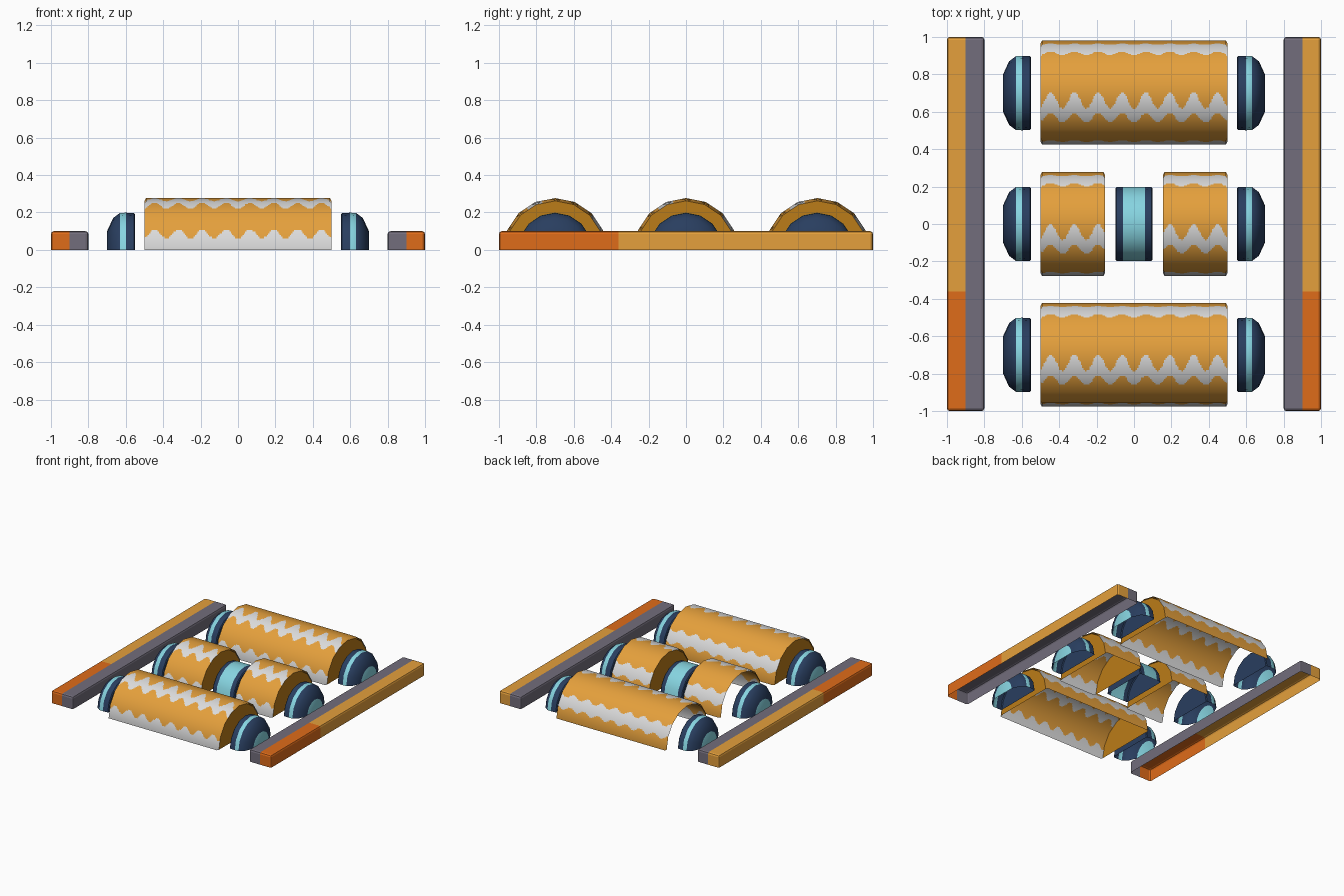
import bpy, bmesh, math
from mathutils import Vector

if "Cube" in bpy.data.objects:
    bpy.data.objects.remove(bpy.data.objects["Cube"])


def material(name, rgb):
    m = bpy.data.materials.new(name)
    m.diffuse_color = (*rgb, 1)
    m.use_nodes = True
    m.node_tree.nodes["Principled BSDF"].inputs["Base Color"].default_value = m.diffuse_color
    return m


GOLD = material("gold", (0.78, 0.35, 0.045))
WHITE = material("off_white", (0.72, 0.72, 0.72))
DARK_GOLD = material("dark_gold", (0.50, 0.20, 0.009))
NAVY = material("navy", (0.022, 0.048, 0.115))
CYAN = material("pale_cyan", (0.24, 0.66, 0.75))
GREY = material("grey", (0.17, 0.155, 0.20))
ORANGE = material("orange", (0.74, 0.15, 0.01))

HALF = 8  # flat sides in each half cylinder


def ring_point(t, r):
    """Point on the half polygon, t = 0 (front) to HALF (back)."""
    k = min(int(t), HALF - 1)
    a, b = (math.pi * n / HALF for n in (k, k + 1))
    pa = Vector((0, -math.cos(a), math.sin(a)))
    pb = Vector((0, -math.cos(b), math.sin(b)))
    return pa.lerp(pb, t - k) * r


def make_object(name, verts, faces, mats, idx, smooth=True):
    me = bpy.data.meshes.new(name)
    me.from_pydata(verts, [], faces)
    for m in mats:
        me.materials.append(m)
    for p, i in zip(me.polygons, idx):
        p.material_index = i
        p.use_smooth = smooth
    me.update()
    ob = bpy.data.objects.new(name, me)
    bpy.context.collection.objects.link(ob)
    return ob


def is_white(x, deg):
    """Wavy painted bands around the roll."""
    w = math.cos(2 * math.pi * (x - 0.064) / 0.1275)
    return (deg < 18 + 5 * w or 60 + 6 * w < deg < 81 + 9 * w
            or 140 + 3 * w < deg < 160 + 3 * w)


def roll(name, x0, x1, yc, left_cap):
    """Open half cylinder with painted bands and end caps."""
    r, rim, sub = 0.277, 0.262, 12
    nx = round((x1 - x0) * 128)
    a, b = x0 + 0.008, x1 - 0.008
    cols = [(x0, rim)] + [(a + (b - a) * i / nx, r) for i in range(nx + 1)] + [(x1, rim)]
    nt = HALF * sub
    verts, normals, faces, idx = [], [], [], []
    for x, rad in cols:
        for j in range(nt + 1):
            p = ring_point(j / sub, rad)
            ang = math.pi * j / nt
            verts.append((x, yc + p.y, p.z))
            normals.append((0, -math.cos(ang), math.sin(ang)))
    for i in range(len(cols) - 1):
        xm = (cols[i][0] + cols[i + 1][0]) / 2
        for j in range(nt):
            q = i * (nt + 1) + j
            faces.append((q, q + nt + 1, q + nt + 2, q + 1))
            idx.append(1 if is_white(xm, 180 * (j + 0.5) / nt) else 0)
    ob = make_object(name, verts, faces, [GOLD, WHITE], idx)
    ob.data.normals_split_custom_set_from_vertices(normals)

    # end caps
    for x, side in ((x0, "left"), (x1, "right")):
        if side == "left" and not left_cap:
            continue
        pts = [ring_point(k, rim) for k in range(HALF + 1)]
        vs = [(x, yc + p.y, p.z) for p in pts]
        order = list(range(HALF + 1))
        if side == "right":
            order.reverse()
        # wind so the face looks outward
        n = (Vector(vs[order[1]]) - Vector(vs[order[0]])).cross(
            Vector(vs[order[2]]) - Vector(vs[order[1]]))
        if (n.x > 0) != (side == "right"):
            order.reverse()
        make_object(name + "_" + side + "_cap", vs, [order], [DARK_GOLD], [0], False)


def lathe(name, profile, colours, yc):
    """Half revolve about x; profile is (x, r), colours are per section,
    with first and last entries used for the end discs."""
    verts, faces, idx = [], [], []
    n = HALF + 1
    for x, r in profile:
        for k in range(n):
            p = ring_point(k, r)
            verts.append((x, yc + p.y, p.z))
    for i in range(len(profile) - 1):
        for k in range(HALF):
            q = i * n + k
            faces.append((q, q + n, q + n + 1, q + 1))
            idx.append(colours[i + 1])
    last = (len(profile) - 1) * n
    faces.append(tuple(range(n)))
    idx.append(colours[0])
    faces.append(tuple(last + k for k in reversed(range(n))))
    idx.append(colours[-1])
    ob = make_object(name, verts, faces, [NAVY, CYAN], idx)
    bm = bmesh.new()
    bm.from_mesh(ob.data)
    bmesh.ops.recalc_face_normals(bm, faces=bm.faces)
    # an open shell: make sure the top points up
    top = max(bm.faces, key=lambda f: f.calc_center_median().z)
    if top.normal.z < 0:
        bmesh.ops.reverse_faces(bm, faces=bm.faces)
    bm.to_mesh(ob.data)
    bm.free()
    bpy.ops.object.select_all(action='DESELECT')
    bpy.context.view_layer.objects.active = ob
    ob.select_set(True)
    bpy.ops.object.shade_smooth_by_angle(angle=math.radians(35))


def rail(name, s):
    """Side rail: open-bottomed bar with rounded top, split into colours."""
    bm = bmesh.new()
    bmesh.ops.create_cube(bm, size=1)
    for v in bm.verts:
        v.co = Vector((s * 0.9 + v.co.x * 0.2, v.co.y * 2, (v.co.z + 0.5) * 0.1))
    edges = [e for e in bm.edges if max(v.co.z for v in e.verts) > 0.05]
    bmesh.ops.bevel(bm, geom=edges, offset=0.015, segments=2, profile=0.5,
                    affect='EDGES')
    bottom = [f for f in bm.faces if f.calc_center_median().z < 0.001]
    bmesh.ops.delete(bm, geom=bottom, context='FACES')
    for co, no in (((s * 0.9, 0, 0), (1, 0, 0)), ((0, -0.36, 0), (0, 1, 0))):
        bmesh.ops.bisect_plane(bm, geom=bm.verts[:] + bm.edges[:] + bm.faces[:],
                               plane_co=co, plane_no=no)
    for f in bm.faces:
        c = f.calc_center_median()
        f.material_index = 0 if abs(c.x) < 0.9 else (2 if c.y < -0.36 else 1)
    me = bpy.data.meshes.new(name)
    bm.to_mesh(me)
    bm.free()
    for m in (GREY, GOLD, ORANGE):
        me.materials.append(m)
    bpy.context.collection.objects.link(bpy.data.objects.new(name, me))


# side rails
rail("left_rail", -1)
rail("right_rail", 1)

# patterned rolls
roll("front_roll", -0.5, 0.5, -0.7, True)
roll("back_roll", -0.5, 0.5, 0.703, False)
roll("middle_left_roll", -0.5, -0.155, 0, False)
roll("middle_right_roll", 0.155, 0.5, 0, True)

# domed end pieces
DOME = [(0.55, 0.19), (0.556, 0.197), (0.6, 0.199), (0.632, 0.197), (0.668, 0.17), (0.7, 0.10)]
for row, yc in (("front", -0.7), ("middle", 0), ("back", 0.7)):
    for side, s in (("left", -1), ("right", 1)):
        lathe(f"{row}_{side}_dome", [(s * x, r) for x, r in DOME],
              [0, 0, 0, 1, 0, 0, 1], yc)

# centre ring
lathe("centre_ring",
      [(-0.1, 0.19), (-0.094, 0.197), (-0.06, 0.199), (0.06, 0.199), (0.094, 0.197), (0.1, 0.19)],
      [0, 0, 0, 1, 0, 0, 0], 0)
